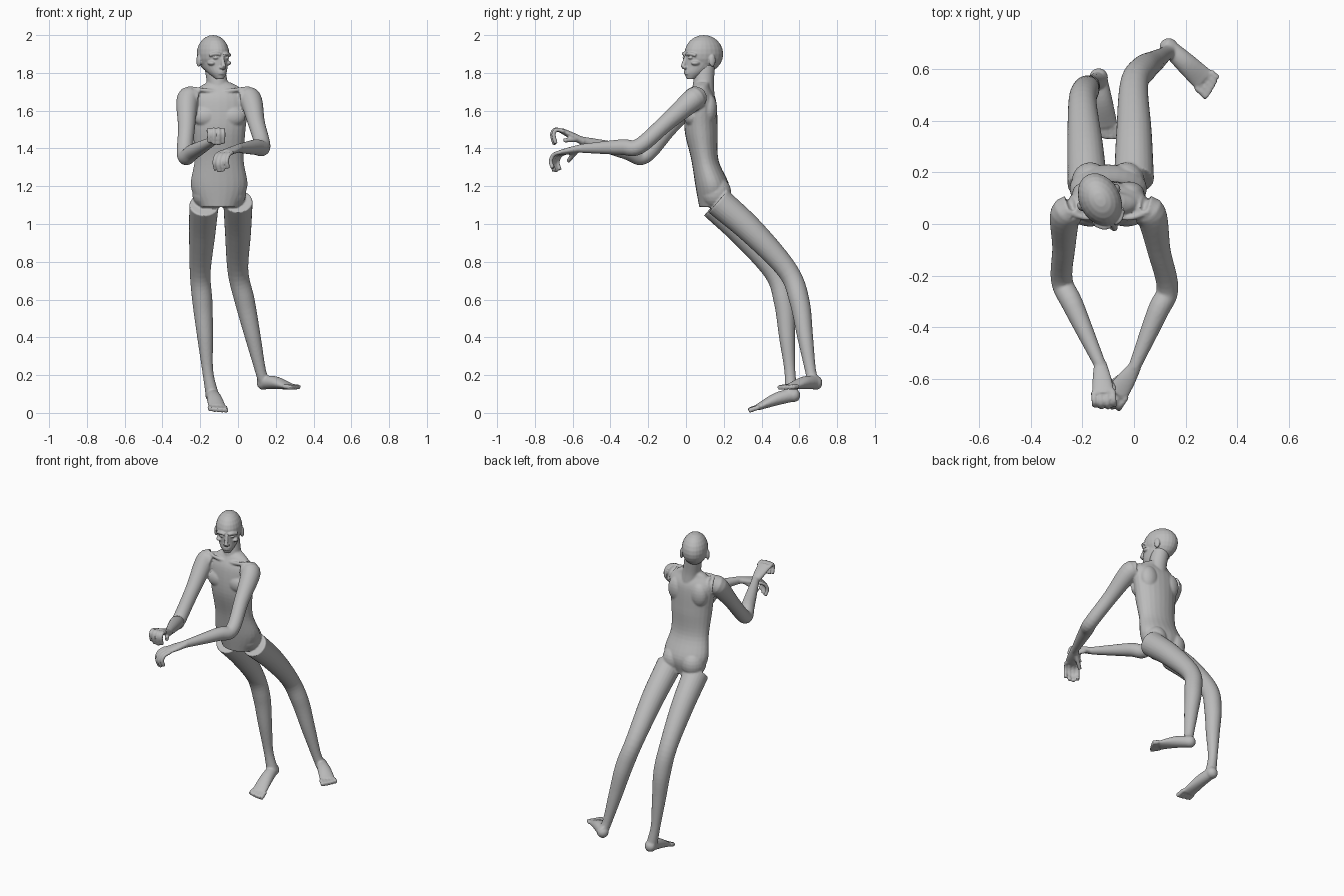
import bpy
import bmesh
import math
from mathutils import Matrix, Vector

SEGMENTS = 24
STEPS = 6
UP = Vector((0, 0, 1))
CHEST = Vector((-0.1, 0.08, 1.66))

default_cube = bpy.data.objects.get("Cube")
if default_cube:
    bpy.data.objects.remove(default_cube, do_unlink=True)

# One plain grey for the whole figure
grey = bpy.data.materials.new("plain grey")
grey.use_nodes = True
grey_value = (0.5, 0.5, 0.5, 1)
grey.diffuse_color = grey_value
grey.node_tree.nodes["Principled BSDF"].inputs["Base Color"].default_value = grey_value


def spline(keys):
    """Smooth the key points, radii included, with a Catmull-Rom curve."""
    keys = [keys[0] * 2 - keys[1]] + keys + [keys[-1] * 2 - keys[-2]]
    result = []
    for a, b, c, d in zip(keys, keys[1:], keys[2:], keys[3:]):
        for step in range(STEPS):
            t = step / STEPS
            result.append(b + (c - a) * (t / 2)
                          + (a * 2 - b * 5 + c * 4 - d) * (t * t / 2)
                          + (b * 3 - a - c * 3 + d) * (t ** 3 / 2))
    result.append(keys[-2])
    return result


def loft(bm, centres, widths, depths, across=(1, 0, 0), level=False):
    """Skin oval rings along a smoothed path."""
    samples = spline([Vector((*c, w, d)) for c, w, d in zip(centres, widths, depths)])
    path = [Vector(s[:3]) for s in samples]
    rings = []
    for i, sample in enumerate(samples):
        ahead, behind = path[min(i + 1, len(path) - 1)], path[max(i - 1, 0)]
        tangent = UP if level else (ahead - behind).normalized()
        side = Vector(across)
        side = (side - tangent * side.dot(tangent)).normalized()
        depth = tangent.cross(side)
        ring = []
        for k in range(SEGMENTS):
            angle = math.tau * k / SEGMENTS
            offset = side * math.cos(angle) * sample[3] + depth * math.sin(angle) * sample[4]
            ring.append(bm.verts.new(path[i] + offset))
        rings.append(ring)
    for lower, upper in zip(rings, rings[1:]):
        for k in range(SEGMENTS):
            n = (k + 1) % SEGMENTS
            bm.faces.new((lower[k], lower[n], upper[n], upper[k]))
    bm.faces.new(rings[0][::-1])
    bm.faces.new(rings[-1])


def tube(bm, centres, radii, across=(1, 0, 0)):
    loft(bm, centres, radii, radii, across)


def blob(bm, centre, radii):
    matrix = Matrix.Translation(centre) @ Matrix.Diagonal((*radii, 1))
    bmesh.ops.create_uvsphere(bm, u_segments=SEGMENTS, v_segments=SEGMENTS // 2,
                              radius=1, matrix=matrix)


def digits(bm, root, spread, path, radius, lengths):
    """A row of fingers or toes, outermost first, that share one bent path."""
    last = len(lengths) - 1
    for i, length in enumerate(lengths):
        base = root + spread * (i / last - 0.5)
        tube(bm, [base + p * length for p in path], [radius] * len(path), spread)


def arm(bm, inner, shoulder, elbow, wrist, knuckle):
    """Arm and clawed hand; inner is the sign of the thumb side."""
    shoulder, elbow, wrist, knuckle = map(Vector, (shoulder, elbow, wrist, knuckle))
    tube(bm, [shoulder.lerp(CHEST, 0.3), shoulder, shoulder.lerp(elbow, 0.5), elbow,
              elbow.lerp(wrist, 0.3), wrist],
         (0.055, 0.06, 0.045, 0.042, 0.041, 0.023))
    ahead = (knuckle - wrist).normalized()
    spread = ahead.cross(UP).normalized() * inner * 0.075

    # Palm
    palm = [wrist.lerp(knuckle, t) for t in (-0.1, 0.5, 1.1)]
    loft(bm, palm, (0.024, 0.037, 0.044), (0.021, 0.019, 0.014), spread)

    # Four fingers bending downward, then the thumb
    bend = [Vector(), ahead * 0.045 - UP * 0.01, ahead * 0.065 - UP * 0.045,
            ahead * 0.05 - UP * 0.09]
    digits(bm, knuckle, spread, bend, 0.011, (0.85, 1, 1.05, 0.95))
    thumb = [wrist.lerp(knuckle, t) + spread * t * 0.6 - UP * (t - 0.2) * 0.06
             for t in (0.2, 0.6, 1)]
    tube(bm, thumb, (0.015, 0.013, 0.011), spread)


def leg(bm, inner, hip, knee, ankle, heel, ball):
    """Leg and bare foot; inner is the sign of the big toe side."""
    hip, knee, ankle, heel, ball = map(Vector, (hip, knee, ankle, heel, ball))
    calf = Vector((0, 0.025, 0))
    tube(bm, [hip, hip.lerp(knee, 0.5) + UP * 0.02, knee,
              knee.lerp(ankle, 0.3) + calf, knee.lerp(ankle, 0.65) + calf / 2,
              ankle, heel.lerp(ball, 0.15)],
         (0.078, 0.069, 0.055, 0.053, 0.042, 0.029, 0.035))
    ahead = (ball - heel).normalized()
    spread = ahead.cross(UP).normalized() * inner * 0.08

    # Heel, instep and ball of the foot
    blob(bm, heel.lerp(ball, 0.1), (0.036, 0.036, 0.036))
    instep = heel.lerp(ball, 0.5) + UP * 0.01
    loft(bm, [heel, instep, ball], (0.03, 0.04, 0.047), (0.035, 0.034, 0.017), spread)
    digits(bm, ball, spread, [Vector(), ahead * 0.025, ahead * 0.05], 0.013,
           (0.75, 0.9, 1, 1.1, 1.15))


def finish(bm, name, voxel):
    """Fuse the overlapping forms into one smooth skin."""
    bmesh.ops.recalc_face_normals(bm, faces=bm.faces)
    mesh = bpy.data.meshes.new(name)
    bm.to_mesh(mesh)
    bm.free()
    mesh.materials.append(grey)
    obj = bpy.data.objects.new(name, mesh)
    bpy.context.collection.objects.link(obj)
    fuse = obj.modifiers.new("fuse", "REMESH")
    fuse.mode = "VOXEL"
    fuse.voxel_size = voxel
    fuse.use_smooth_shade = True
    relax = obj.modifiers.new("relax", "SMOOTH")
    relax.factor = 0.5
    relax.iterations = 2


# Torso from crotch to neck base, then the neck
body = bmesh.new()
spine = [(CHEST.x, y, z) for y, z in ((0.14, 1.09), (0.14, 1.2), (0.1, 1.34), (0.08, 1.5),
                                      (0.08, 1.65), (0.08, 1.72), (0.09, 1.75))]
loft(body, spine, (0.1, 0.15, 0.13, 0.14, 0.155, 0.11, 0.06),
     (0.07, 0.09, 0.072, 0.088, 0.08, 0.05, 0.04), level=True)
tube(body, [(-0.1, 0.09, 1.68), (-0.11, 0.093, 1.75), (-0.125, 0.1, 1.84)],
     (0.062, 0.055, 0.054))

# Buttocks, chest muscles, shoulder blades and collarbones
for s in (-1, 1):
    blob(body, (CHEST.x + s * 0.07, 0.16, 1.165), (0.073, 0.08, 0.085))
    blob(body, (CHEST.x + s * 0.07, 0.03, 1.57), (0.07, 0.04, 0.055))
    blob(body, (CHEST.x + s * 0.08, 0.12, 1.61), (0.06, 0.045, 0.08))
    tube(body, [(CHEST.x + s * 0.02, 0.03, 1.7), (CHEST.x + s * 0.09, 0.025, 1.71),
                (CHEST.x + s * 0.16, 0.05, 1.72)], [0.011] * 3)

# Right limbs, then left limbs
arm(body, -1, (-0.265, 0.04, 1.66), (-0.28, -0.22, 1.36), (-0.13, -0.55, 1.44),
    (-0.12, -0.65, 1.49))
arm(body, 1, (0.065, 0.04, 1.66), (0.13, -0.25, 1.41), (0, -0.56, 1.4),
    (-0.06, -0.65, 1.38))
leg(body, -1, (-0.18, 0.15, 1.1), (-0.2, 0.47, 0.74), (-0.16, 0.55, 0.22),
    (-0.14, 0.59, 0.1), (-0.11, 0.38, 0.03))
leg(body, 1, (0, 0.17, 1.12), (0, 0.54, 0.75), (0.12, 0.66, 0.22),
    (0.12, 0.7, 0.16), (0.27, 0.56, 0.14))
finish(body, "body", 0.006)

# Head, built facing forward: skull and tapering jaw
head = bmesh.new()
blob(head, (0, 0.005, 1.9), (0.08, 0.108, 0.1))
loft(head, [(0, -0.075, 1.767), (0, -0.045, 1.8), (0, -0.01, 1.84), (0, 0, 1.9)],
     (0.02, 0.046, 0.064, 0.075), (0.018, 0.061, 0.094, 0.105), level=True)

# Nose, lips and chin
tube(head, [(0, -0.1, 1.89), (0, -0.11, 1.86), (0, -0.12, 1.83)], (0.009, 0.01, 0.013))
blob(head, (0, -0.108, 1.828), (0.019, 0.016, 0.009))
for z in (1.807, 1.796):
    blob(head, (0, -0.096, z), (0.023, 0.014, 0.006))
blob(head, (0, -0.083, 1.778), (0.02, 0.016, 0.012))

# Brows, eyes, cheekbones and ears
for s in (-1, 1):
    tube(head, [(s * 0.01, -0.104, 1.897), (s * 0.035, -0.098, 1.902),
                (s * 0.06, -0.072, 1.893)], [0.009] * 3)
    blob(head, (s * 0.032, -0.09, 1.88), (0.015, 0.014, 0.008))
    blob(head, (s * 0.047, -0.068, 1.852), (0.02, 0.025, 0.013))
    blob(head, (s * 0.08, 0.015, 1.865), (0.011, 0.018, 0.033))

# Turn the head a little to its left
turn = Matrix.Translation((-0.13, 0.09, 0)) @ Matrix.Rotation(math.radians(27), 4, "Z")
bmesh.ops.transform(head, matrix=turn, verts=head.verts)
finish(head, "head", 0.004)
